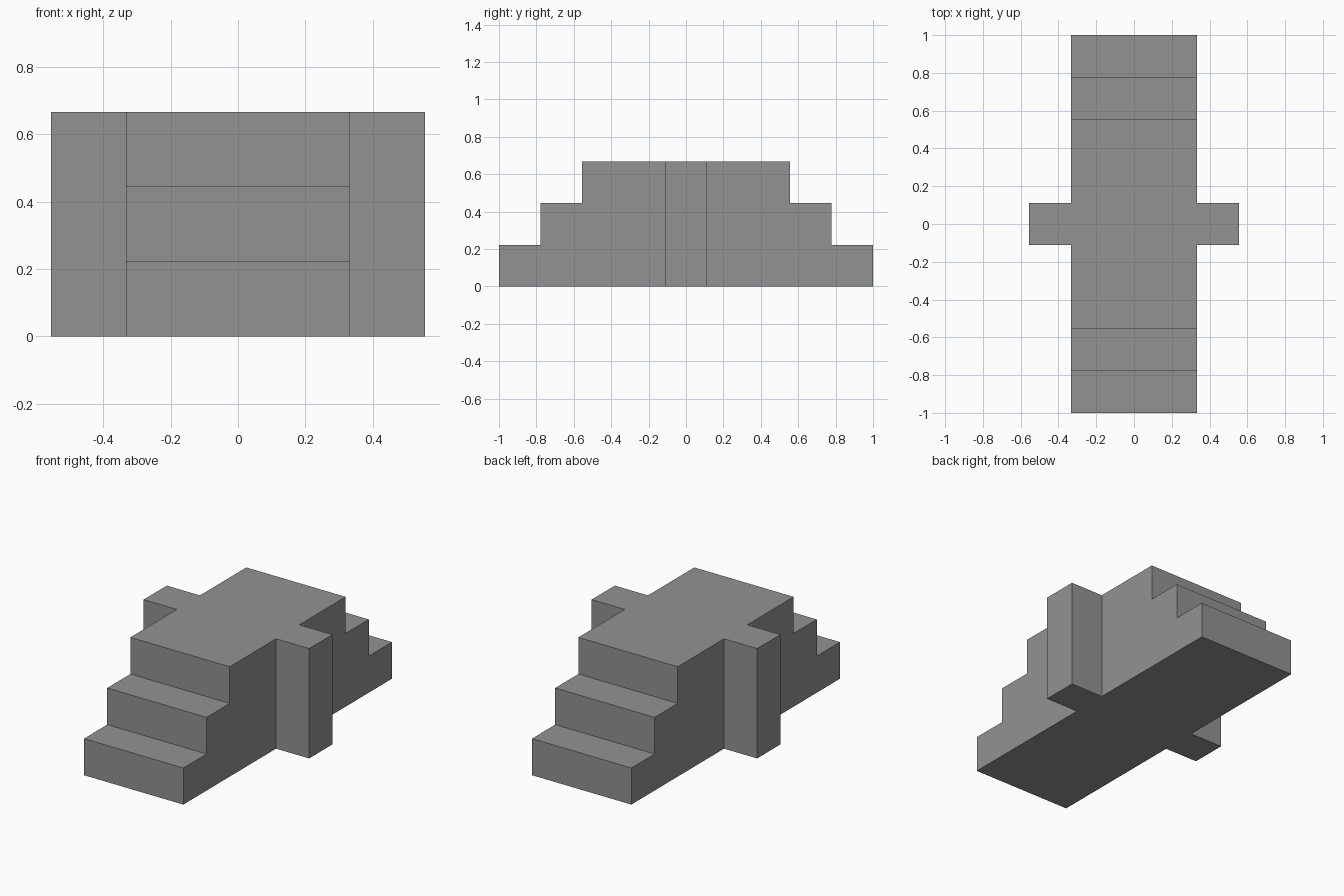
import bpy
import bmesh

cube = bpy.data.objects.get("Cube")
if cube:
    bpy.data.objects.remove(cube, do_unlink=True)

U = 2 / 9  # step height and tread depth
HALF_WIDTH = 1.5 * U

grey = bpy.data.materials.new("stone grey")
grey.use_nodes = True
colour = (0.29, 0.29, 0.29, 1)
grey.diffuse_color = colour
grey.node_tree.nodes["Principled BSDF"].inputs["Base Color"].default_value = colour


def prism(name, profile, half_width):
    """Extrude a (y, z) profile symmetrically along x."""
    bm = bmesh.new()
    face = bm.faces.new([bm.verts.new((-half_width, y, z)) for y, z in profile])
    extruded = bmesh.ops.extrude_face_region(bm, geom=[face])["geom"]
    verts = [v for v in extruded if isinstance(v, bmesh.types.BMVert)]
    bmesh.ops.translate(bm, verts=verts, vec=(2 * half_width, 0, 0))
    bmesh.ops.recalc_face_normals(bm, faces=bm.faces)
    mesh = bpy.data.meshes.new(name)
    bm.to_mesh(mesh)
    bm.free()
    mesh.materials.append(grey)
    obj = bpy.data.objects.new(name, mesh)
    bpy.context.collection.objects.link(obj)
    return obj


# Double staircase: three steps up the front, mirrored down the back
front = []
for i in range(3):
    y = -1 + i * U
    front += [(y, i * U), (y, (i + 1) * U)]
back = [(-y, z) for y, z in reversed(front)]
staircase = prism("double_staircase", front + back, HALF_WIDTH)

# Cross bar whose ends form the side pillars, fused into the staircase
h = U / 2
bar = prism("side_pillars", [(-h, 0), (-h, 3 * U), (h, 3 * U), (h, 0)], HALF_WIDTH + U)
union = staircase.modifiers.new("fuse_pillars", "BOOLEAN")
union.operation = "UNION"
union.solver = "EXACT"
union.object = bar

# Bake the union and drop the helper
bpy.context.view_layer.objects.active = staircase
staircase.select_set(True)
bpy.ops.object.modifier_apply(modifier=union.name)
bpy.data.objects.remove(bar, do_unlink=True)
